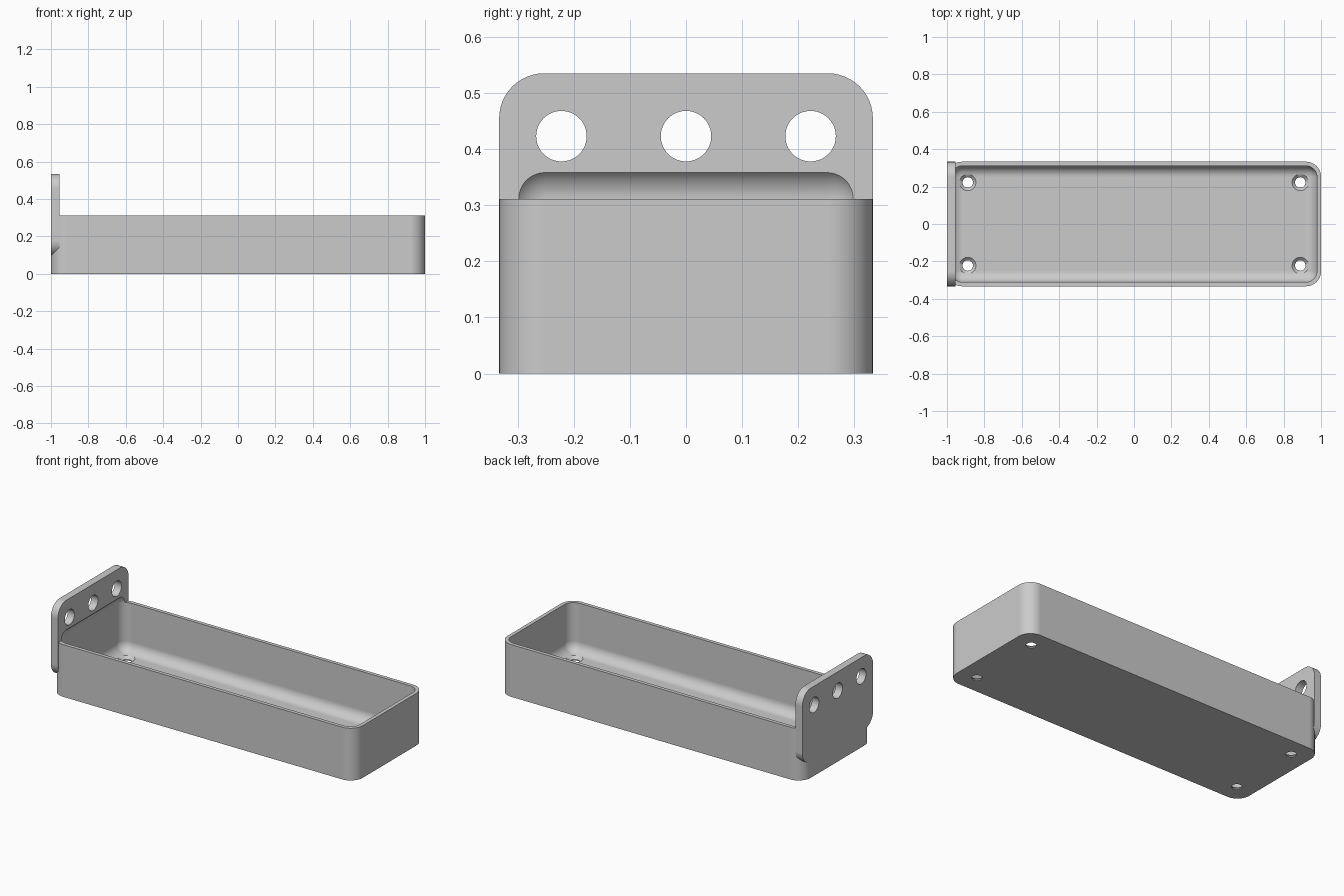
import bpy
import bmesh
import math
from mathutils import Matrix

default_cube = bpy.data.objects.get("Cube")
if default_cube:
    bpy.data.objects.remove(default_cube, do_unlink=True)

HALF_X, HALF_Y = 1.0, 0.333
RIM, WALL = 0.311, 0.022
CORNER = 0.08                   # outer corner radius
INNER = CORNER - 0.02           # cavity fillet radius
PLATE = 0.045                   # mounting plate thickness
PLATE_LOW, PLATE_HIGH = 0.096, 0.535

grey = bpy.data.materials.new("light_grey")
grey.use_nodes = True
colour = (0.6, 0.6, 0.6, 1)
grey.diffuse_color = colour
grey.node_tree.nodes["Principled BSDF"].inputs["Base Color"].default_value = colour


def finish(name, bm):
    mesh = bpy.data.meshes.new(name)
    bmesh.ops.recalc_face_normals(bm, faces=bm.faces)
    bm.to_mesh(mesh)
    bm.free()
    mesh.materials.append(grey)
    obj = bpy.data.objects.new(name, mesh)
    bpy.context.collection.objects.link(obj)
    return obj


def rounded_box(name, low, high, radius, axis=None, segments=12):
    """Box with its edges along one axis rounded, or all edges if axis is None."""
    bm = bmesh.new()
    bmesh.ops.create_cube(bm, size=1)
    for v in bm.verts:
        v.co = [(a + b) / 2 + c * (b - a) for a, b, c in zip(low, high, v.co)]
    edges = [e for e in bm.edges if axis is None
             or abs((e.verts[0].co - e.verts[1].co).normalized()[axis]) > 0.9]
    bmesh.ops.bevel(bm, geom=edges, offset=radius, segments=segments,
                    profile=0.5, affect='EDGES')
    return finish(name, bm)


def cone(name, centre, r_low, r_high, depth, along_x=False):
    bm = bmesh.new()
    turn = Matrix.Rotation(math.pi / 2, 4, 'Y') if along_x else Matrix()
    bmesh.ops.create_cone(bm, cap_ends=True, segments=48, radius1=r_low,
                          radius2=r_high, depth=depth,
                          matrix=Matrix.Translation(centre) @ turn)
    return finish(name, bm)


def combine(target, tool, operation):
    """Apply a boolean and discard the tool."""
    tool.hide_render = True
    mod = target.modifiers.new(operation.lower(), 'BOOLEAN')
    mod.operation, mod.solver, mod.object = operation, 'EXACT', tool
    bpy.context.view_layer.objects.active = target
    bpy.ops.object.modifier_apply(modifier=mod.name)
    bpy.data.objects.remove(tool, do_unlink=True)


# Tray body and rear mounting plate
tray = rounded_box("tray", (-HALF_X, -HALF_Y, 0), (HALF_X, HALF_Y, RIM), CORNER, axis=2)
plate = rounded_box("mounting_plate", (-HALF_X, -HALF_Y, PLATE_LOW),
                    (-HALF_X + PLATE, HALF_Y, PLATE_HIGH), CORNER, axis=0)
combine(tray, plate, 'UNION')

# Filleted cavity, which also scoops into the plate above the rim
cavity = rounded_box("cavity_cutter", (WALL - HALF_X, WALL - HALF_Y, WALL),
                     (HALF_X - WALL, HALF_Y - WALL, RIM + INNER), INNER)
combine(tray, cavity, 'DIFFERENCE')

# Three holes through the plate
for y in (-0.222, 0, 0.222):
    combine(tray, cone("plate_hole_cutter", (-HALF_X + PLATE / 2, y, 0.423),
                       0.045, 0.045, 0.2, along_x=True), 'DIFFERENCE')

# Countersunk screw holes in the floor
for x in (-0.889, 0.889):
    for y in (-0.222, 0.222):
        combine(tray, cone("screw_hole_cutter", (x, y, 0), 0.028, 0.028, 0.08), 'DIFFERENCE')
        combine(tray, cone("countersink_cutter", (x, y, 0.016), 0.028, 0.048, 0.02), 'DIFFERENCE')

# Smooth curves with crisp edges and flat large faces
bpy.ops.object.select_all(action='DESELECT')
tray.select_set(True)
bpy.context.view_layer.objects.active = tray
bpy.ops.object.shade_smooth_by_angle(angle=math.radians(30))
weighted = tray.modifiers.new("weighted_normals", 'WEIGHTED_NORMAL')
weighted.keep_sharp = True
